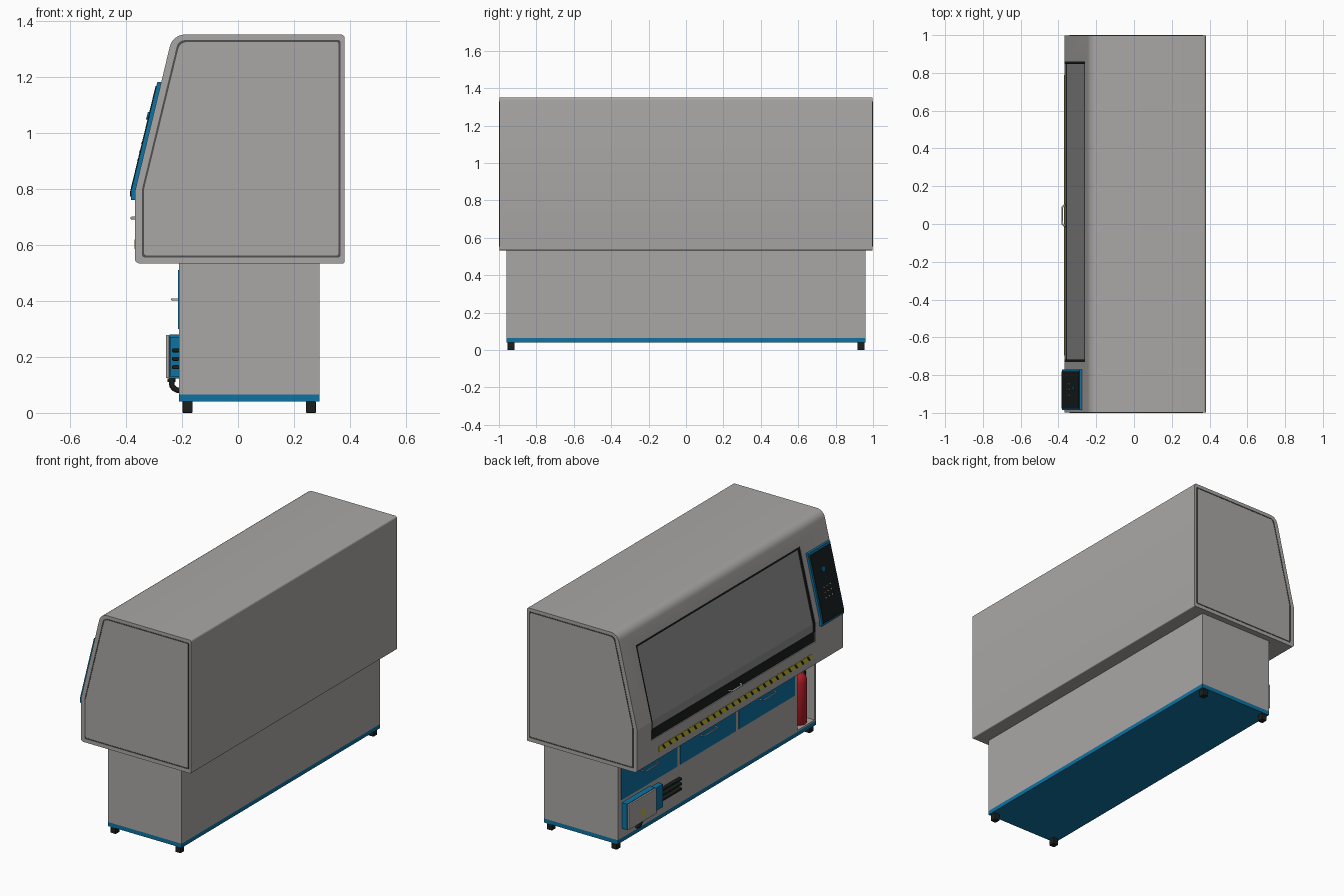
import bpy, bmesh, math
from mathutils import Vector

if "Cube" in bpy.data.objects:
    bpy.data.objects.remove(bpy.data.objects["Cube"])


def mat(name, r, g, b):
    m = bpy.data.materials.new(name)
    m.diffuse_color = (r, g, b, 1)
    m.use_nodes = True
    m.node_tree.nodes["Principled BSDF"].inputs["Base Color"].default_value = m.diffuse_color
    return m


GREY = mat("body grey", 0.40, 0.39, 0.38)
GLASS = mat("window grey", 0.26, 0.26, 0.26)
SEAM = mat("seam grey", 0.08, 0.08, 0.08)
BLACK = mat("black", 0.010, 0.014, 0.013)
BLUE = mat("blue", 0.004, 0.17, 0.36)
RED = mat("red", 0.42, 0.012, 0.02)
YELLOW = mat("yellow", 0.55, 0.47, 0.03)
STEEL = mat("light steel", 0.55, 0.55, 0.55)


def finish(name, bm, m, smooth=False):
    bmesh.ops.recalc_face_normals(bm, faces=bm.faces)
    me = bpy.data.meshes.new(name)
    bm.to_mesh(me)
    bm.free()
    ob = bpy.data.objects.new(name, me)
    bpy.context.collection.objects.link(ob)
    me.materials.append(m)
    if smooth:
        bpy.ops.object.select_all(action='DESELECT')
        ob.select_set(True)
        bpy.context.view_layer.objects.active = ob
        bpy.ops.object.shade_smooth_by_angle(angle=math.radians(35))
    return ob


def prism(name, pts, y0, y1, m, smooth=False):
    """Extrude an (x, z) profile along y."""
    bm = bmesh.new()
    f = bm.faces.new([bm.verts.new((x, y0, z)) for x, z in pts])
    new = bmesh.ops.extrude_face_region(bm, geom=[f])["geom"]
    bmesh.ops.translate(bm, vec=(0, y1 - y0, 0), verts=[v for v in new if isinstance(v, bmesh.types.BMVert)])
    return finish(name, bm, m, smooth)


def box(name, x0, x1, y0, y1, z0, z1, m, bevel=0):
    ob = prism(name, [(x0, z0), (x1, z0), (x1, z1), (x0, z1)], y0, y1, m)
    if bevel:
        b = ob.modifiers.new("bevel", 'BEVEL')
        b.width, b.segments = bevel, 2
    return ob


def rounded(corners, seg=6):
    """Round each (x, z, radius) corner of a polygon."""
    out = []
    for i, (x, z, r) in enumerate(corners):
        p = Vector((x, z))
        a = (Vector(corners[i - 1][:2]) - p).normalized()
        b = (Vector(corners[(i + 1) % len(corners)][:2]) - p).normalized()
        half = a.angle(b) / 2
        t = r / math.tan(half)
        c = p + (a + b).normalized() * (r / math.sin(half))
        s, e = p + a * t - c, p + b * t - c
        ang = s.angle(e)
        for k in range(seg + 1):
            f = k / seg
            out.append(tuple(c + (s * math.sin((1 - f) * ang) + e * math.sin(f * ang)) / math.sin(ang)))
    return out


def cut(ob, cutter):
    m = ob.modifiers.new("cut", 'BOOLEAN')
    m.object, m.operation, m.solver = cutter, 'DIFFERENCE', 'EXACT'
    cutter.hide_render = True
    cutter.display_type = 'WIRE'


def tube(name, pts, r, m):
    cu = bpy.data.curves.new(name, 'CURVE')
    cu.dimensions = '3D'
    cu.bevel_depth, cu.bevel_resolution, cu.use_fill_caps = r, 2, True
    sp = cu.splines.new('POLY')
    sp.points.add(len(pts) - 1)
    for q, p in zip(sp.points, pts):
        q.co = (*p, 1)
    cu.materials.append(m)
    ob = bpy.data.objects.new(name, cu)
    bpy.context.collection.objects.link(ob)
    return ob


# Front surface of the hood: vertical, then leaning back
KINK, SLOPE = 0.79, 0.128 / 0.53


def front_x(z):
    return -0.368 + max(0, z - KINK) * SLOPE


def front_band(name, z0, z1, y0, y1, out, inn, m):
    """Plate following the hood front between two x offsets."""
    zs = [z0] + ([KINK] if z0 < KINK < z1 else []) + [z1]
    pts = [(front_x(z) + out, z) for z in zs] + [(front_x(z) + inn, z) for z in reversed(zs)]
    return prism(name, pts, y0, y1, m)


# Hood with the window recess
E = 0.998
hood = prism("hood", rounded([(-0.368, 0.533, 0.018), (-0.368, KINK, 0.06), (-0.233, 1.35, 0.055),
                              (0.38, 1.35, 0.012), (0.38, 0.533, 0.006)]), -E, E, GREY, True)
WY0, WY1, WZ0, WZ1 = -0.73, 0.86, 0.68, 1.235
cut(hood, front_band("window_cutter", WZ0, WZ1, WY0, WY1, -0.05, 0.016, GREY))


# Thin seam ring on each end of the hood
def seam(d):
    return rounded([(-0.342 + d, 0.555 + d, 0.008), (-0.342 + d, 0.80 - d * 0.1, 0.03),
                    (-0.213 + d * 0.8, 1.33 - d, 0.03), (0.365 - d, 1.33 - d, 0.006),
                    (0.365 - d, 0.555 + d, 0.006)], 5)


for side, s in (("front", -1), ("rear", 1)):
    bm = bmesh.new()
    rings = [[bm.verts.new((x, s * y, z)) for x, z in seam(d)]
             for d, y in ((0, E - 0.001), (0, 1), (0.007, 1), (0.007, E - 0.001))]
    n = len(rings[0])
    for a, b in zip(rings, rings[1:]):
        for i in range(n):
            bm.faces.new((a[i], a[(i + 1) % n], b[(i + 1) % n], b[i]))
    finish(side + "_end_seam", bm, SEAM)

# Window: black seal, sill and glass
front_band("window_sill", WZ0, 0.74, WY0, WY1, 0.006, 0.02, BLACK)
front_band("window_seal_top", WZ1 - 0.012, WZ1, WY0, WY1, 0.001, 0.02, BLACK)
for nm, a in (("left", WY0), ("right", WY1 - 0.012)):
    front_band("window_seal_" + nm, 0.74, WZ1 - 0.012, a, a + 0.012, 0.001, 0.02, BLACK)
front_band("window_glass", 0.74, WZ1 - 0.012, WY0 + 0.012, WY1 - 0.012, 0.010, 0.02, GLASS)


def handle(name, y, z, w, x_root, x_out, r):
    h, c = w / 2, 0.012
    tube(name, [(x_root, y - h, z), (x_out + c, y - h, z), (x_out, y - h + c, z),
                (x_out, y + h - c, z), (x_out + c, y + h, z), (x_root, y + h, z)], r, STEEL)


handle("window_handle", 0.045, 0.695, 0.11, -0.36, -0.380, 0.005)

# Control panel with blue frame, dark face, button and keys
front_band("control_panel_frame", 0.76, 1.18, -0.985, -0.77, -0.014, 0.004, BLUE)
front_band("control_panel_face", 0.772, 1.166, -0.977, -0.782, -0.017, -0.01, BLACK)


def disc(name, loc, r, depth, m, tilt=0.0):
    bm = bmesh.new()
    bmesh.ops.create_cone(bm, cap_ends=True, segments=20, radius1=r, radius2=r, depth=depth)
    ob = finish(name, bm, m, True)
    ob.location = loc
    ob.rotation_euler = (0, -math.pi / 2 + tilt, 0)


disc("panel_button", (front_x(1.06) - 0.018, -0.87, 1.06), 0.014, 0.008, BLUE, math.atan(SLOPE))
for i in range(3):
    for j in range(3):
        z, y = 0.90 + 0.03 * j, -0.91 + 0.03 * i
        front_band("panel_key", z, z + 0.006, y, y + 0.008, -0.019, -0.015, STEEL)

# Hazard tape: yellow strip with slanted black stripes
X = -0.368
box("hazard_tape", X - 0.002, X + 0.002, -0.695, 0.79, 0.584, 0.618, YELLOW)
bm = bmesh.new()
for i in range(24):
    y = -0.68 + i * 0.061
    bm.faces.new([bm.verts.new((X - 0.003, yy, zz)) for yy, zz in
                  ((y, 0.586), (y + 0.018, 0.586), (y + 0.040, 0.616), (y + 0.022, 0.616))])
finish("hazard_stripes", bm, BLACK)

# Base cabinet with niche, plinth and feet
F = -0.21
base = box("base_cabinet", F, 0.29, -0.96, 0.96, 0.065, 0.535, GREY)
cut(base, box("niche_cutter", F - 0.05, -0.09, -0.945, -0.78, 0.075, 0.505, GREY))
box("plinth", F, 0.29, -0.96, 0.96, 0.04, 0.065, BLUE)
for x in (-0.18, 0.26):
    for y in (-0.935, 0.935):
        box("foot", x - 0.018, x + 0.018, y - 0.019, y + 0.019, 0, 0.041, BLACK, 0.003)

# Three drawers with handles
for i, (y0, y1) in enumerate(((0.39, 0.93), (-0.18, 0.36), (-0.75, -0.21))):
    box(f"drawer_{i + 1}", F - 0.004, F + 0.005, y0, y1, 0.30, 0.51, BLUE)
    handle(f"drawer_handle_{i + 1}", (y0 + y1) / 2, 0.405, 0.14, F, F - 0.026, 0.004)

# Fire extinguisher in the niche: lathed bottle, valve, lever and hose
bm = bmesh.new()
prof = [(0.0, 0.076), (0.04, 0.076), (0.045, 0.084), (0.045, 0.335), (0.040, 0.358), (0.028, 0.374), (0.014, 0.382), (0, 0.382)]
vs = [bm.verts.new((r, 0, z)) for r, z in prof]
es = [bm.edges.new(p) for p in zip(vs, vs[1:])]
bmesh.ops.spin(bm, geom=vs + es, cent=(0, 0, 0), axis=(0, 0, 1), angle=2 * math.pi, steps=24)
bmesh.ops.remove_doubles(bm, verts=bm.verts, dist=1e-5)
finish("extinguisher_bottle", bm, RED, True).location = (-0.16, -0.868, 0)
tube("extinguisher_valve", [(-0.16, -0.868, 0.378), (-0.16, -0.868, 0.415)], 0.012, BLACK)
box("extinguisher_lever", -0.195, -0.15, -0.875, -0.861, 0.410, 0.422, BLACK)
tube("extinguisher_hose", [(-0.16, -0.868, 0.395), (-0.16, -0.90, 0.395), (-0.16, -0.922, 0.37), (-0.16, -0.925, 0.22)], 0.006, BLACK)

# Electrical box with cover, warning sign, and conduit elbow
box("electrical_box", -0.245, F, 0.65, 0.92, 0.122, 0.28, BLUE)
box("electrical_box_cover", -0.257, -0.245, 0.652, 0.918, 0.124, 0.278, GREY, 0.003)
bm = bmesh.new()
bm.faces.new([bm.verts.new((-0.2578, y, z)) for y, z in ((0.75, 0.165), (0.81, 0.165), (0.78, 0.215))])
finish("warning_sign", bm, YELLOW)
tube("conduit_elbow", [(-0.237, 0.78, 0.125)] +
     [(-0.207 - 0.03 * math.cos(a), 0.78, 0.105 - 0.025 * math.sin(a))
      for a in (0, 0.4, 0.8, 1.2, math.pi / 2)], 0.010, BLACK)
tube("conduit_collar", [(-0.237, 0.78, 0.122), (-0.237, 0.78, 0.110)], 0.014, BLACK)

# Junction block and black vent bars
box("junction_block", -0.243, F, 0.57, 0.65, 0.13, 0.27, BLUE)
for z in (0.163, 0.193, 0.223):
    box("vent_bar", -0.235, F, 0.37, 0.57, z - 0.007, z + 0.007, BLACK, 0.004)
